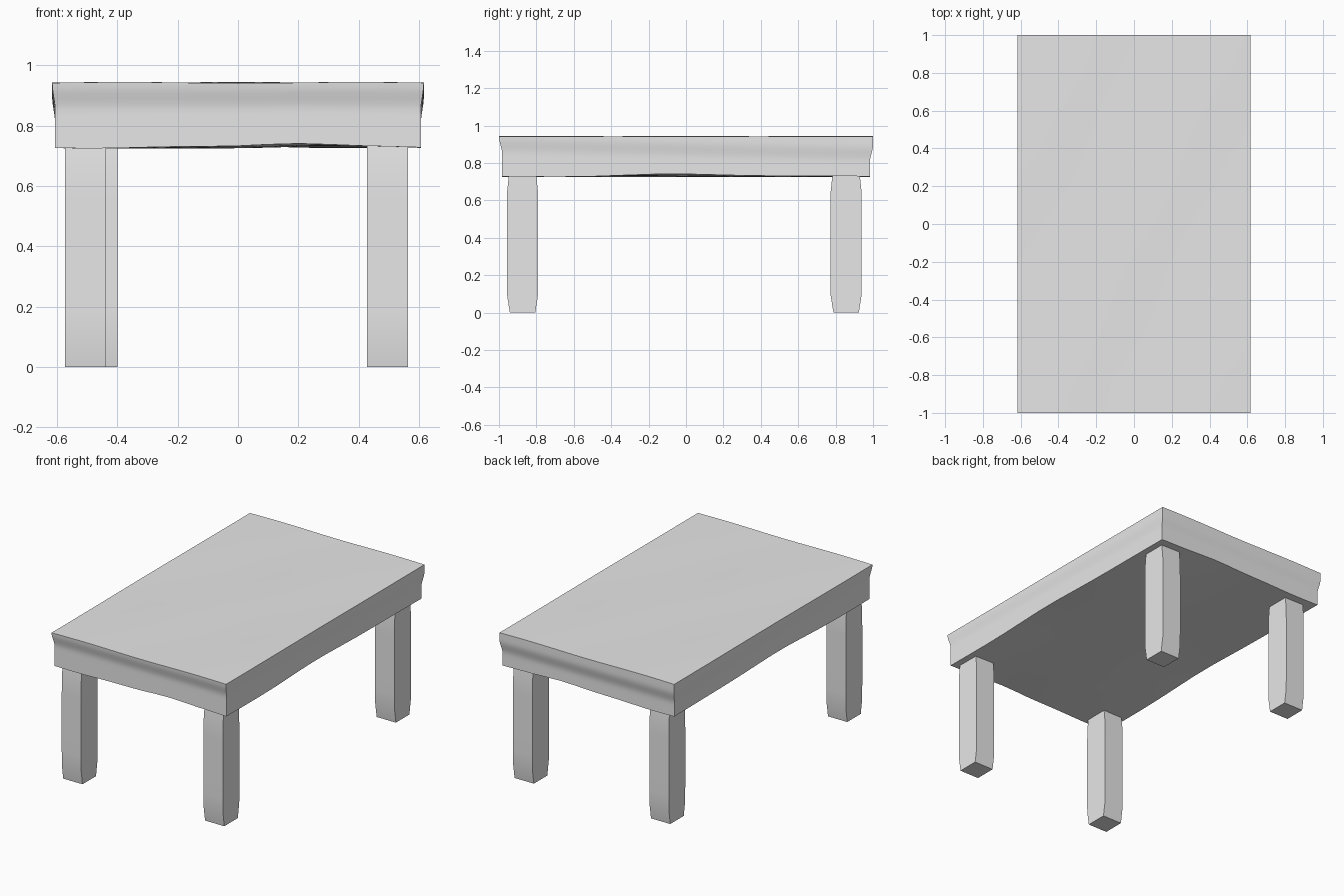
import bpy
import bmesh
import math

default = bpy.data.objects.get("Cube")
if default:
    bpy.data.objects.remove(default, do_unlink=True)

grey = bpy.data.materials.new("plain_grey")
grey.use_nodes = True
colour = (0.8, 0.8, 0.8, 1)
grey.diffuse_color = colour
grey.node_tree.nodes["Principled BSDF"].inputs["Base Color"].default_value = colour


def smoothstep(low, high, value):
    t = max(0, min(1, (value - low) / (high - low)))
    return t * t * (3 - 2 * t)


def shaped_block(name, cuts, shape):
    """Make a subdivided unit block and move each vertex with shape(u, v, w), all in -1..1."""
    bm = bmesh.new()
    bmesh.ops.create_cube(bm, size=2)
    bmesh.ops.subdivide_edges(bm, edges=bm.edges[:], cuts=cuts, use_grid_fill=True)
    for vert in bm.verts:
        vert.co = shape(*vert.co)
    mesh = bpy.data.meshes.new(name)
    bm.to_mesh(mesh)
    bm.free()
    mesh.materials.append(grey)
    obj = bpy.data.objects.new(name, mesh)
    bpy.context.collection.objects.link(obj)
    bpy.ops.object.select_all(action="DESELECT")
    obj.select_set(True)
    bpy.context.view_layer.objects.active = obj
    bpy.ops.object.shade_smooth_by_angle(angle=math.radians(32))
    return obj


# Thick slab: gently uneven faces and an overhanging upper lip
def slab_shape(u, v, w):
    top = 0.942 + 0.003 * math.sin(5 * u + 1.5) * math.cos(4 * v)
    bump = math.exp(-((u - 0.3) / 0.3) ** 2) + math.exp(-((v + 0.1) / 0.35) ** 2)
    rim = max(abs(u), abs(v)) ** 4
    bottom = 0.727 + 0.016 * bump * rim + 0.003 * math.sin(6 * u + 3 * v)
    z = bottom + (top - bottom) * (w + 1) / 2
    # the lip is shallow at the front and deep at the back
    lip = 0.905 - 0.045 * (v + 1) / 2
    inset = 1 - smoothstep(lip - 0.055, lip + 0.035, z)
    return (u * (0.616 - 0.010 * inset), v * (1 - 0.017 * inset), z)


shaped_block("table_top", 11, slab_shape)


# Square legs, slightly swollen between foot and top
def add_leg(name, x, y):
    def leg_shape(u, v, w):
        swell = smoothstep(-1, -0.72, w) * (1 - 0.7 * smoothstep(0.7, 1, w))
        return (x + 0.068 * u, y + v * (0.068 + 0.015 * swell), 0.37 * (w + 1))

    shaped_block(name, 7, leg_shape)


add_leg("front_left_leg", 0.495, -0.874)
add_leg("front_right_leg", -0.506, -0.874)
add_leg("back_left_leg", 0.495, 0.856)
add_leg("back_right_leg", -0.468, 0.856)
